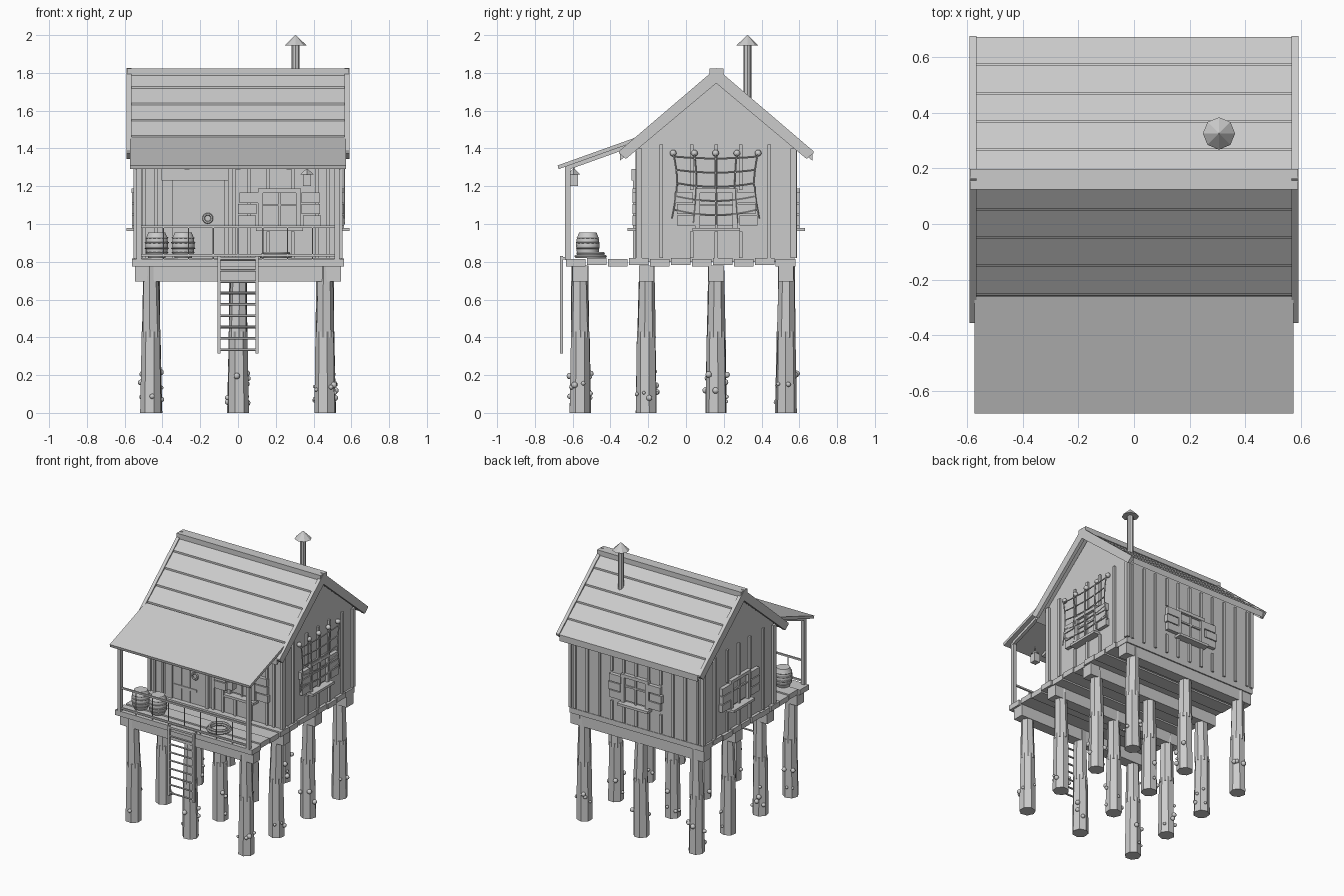
import bpy, bmesh, math, random
from mathutils import Matrix, Vector

if "Cube" in bpy.data.objects:
    bpy.data.objects.remove(bpy.data.objects["Cube"])

random.seed(4)
grey = bpy.data.materials.new("weathered grey")
grey.diffuse_color = (0.6, 0.6, 0.6, 1)
grey.use_nodes = True
grey.node_tree.nodes["Principled BSDF"].inputs["Base Color"].default_value = grey.diffuse_color
RY, RZ, SLOPE = 0.16, 1.825, 0.854      # ridge position and roof pitch
ANG = math.atan(SLOPE)


def finish(name, bm, smooth=False):
    bmesh.ops.recalc_face_normals(bm, faces=bm.faces)
    me = bpy.data.meshes.new(name)
    bm.to_mesh(me)
    bm.free()
    me.materials.append(grey)
    ob = bpy.data.objects.new(name, me)
    bpy.context.collection.objects.link(ob)
    if smooth:
        me.shade_smooth()
        me.set_sharp_from_angle(angle=math.radians(35))
    return ob


def box(bm, x0, x1, y0, y1, z0, z1, m=Matrix()):
    c = Vector(((x0 + x1) / 2, (y0 + y1) / 2, (z0 + z1) / 2))
    bmesh.ops.create_cube(bm, size=1, matrix=m @ Matrix.Translation(c) @
                          Matrix.Diagonal((x1 - x0, y1 - y0, z1 - z0, 1)))


def rod(bm, p, q, r1, r2=None, n=6):
    p, q = Vector(p), Vector(q)
    d = q - p
    m = Matrix.Translation((p + q) / 2) @ d.to_track_quat('Z', 'Y').to_matrix().to_4x4()
    bmesh.ops.create_cone(bm, cap_ends=True, segments=n, radius1=r1,
                          radius2=r1 if r2 is None else r2, depth=d.length, matrix=m)


def ball(bm, p, r):
    bmesh.ops.create_icosphere(bm, subdivisions=2, radius=r, matrix=Matrix.Translation(p))


def prism(bm, prof, x0, x1):
    f = bm.faces.new([bm.verts.new((x0, y, z)) for y, z in prof])
    g = bmesh.ops.extrude_face_region(bm, geom=[f])["geom"]
    bmesh.ops.translate(bm, vec=(x1 - x0, 0, 0),
                        verts=[v for v in g if isinstance(v, bmesh.types.BMVert)])


def ring(bm, c, R, r, n=16, k=6, upright=False):
    loops = []
    for i in range(n):
        a = math.tau * i / n
        row = []
        for j in range(k):
            b = math.tau * j / k
            u, w = R + r * math.cos(b), r * math.sin(b)
            p = (u * math.cos(a), w, u * math.sin(a)) if upright else (u * math.cos(a), u * math.sin(a), w)
            row.append(bm.verts.new(Vector(c) + Vector(p)))
        loops.append(row)
    for i in range(n):
        for j in range(k):
            A, B = loops[i], loops[(i + 1) % n]
            bm.faces.new((A[j], B[j], B[(j + 1) % k], A[(j + 1) % k]))


# Piles: tapered upper shaft over a thicker lower sleeve, with barnacles
piles, barnacles, beams = bmesh.new(), bmesh.new(), bmesh.new()
for y in (-0.56, -0.21, 0.16, 0.53):
    for x in (-0.46, 0, 0.46):
        dx, dy = random.uniform(-.008, .008), random.uniform(-.008, .008)
        rod(piles, (x, y, 0.40), (x + dx, y + dy, 0.78), 0.05, 0.041, 7)
        rod(piles, (x + dx / 2, y + dy / 2, 0), (x, y, 0.43), 0.056, 0.050, 7)
        for i in range(5):
            a = random.uniform(0, math.tau)
            ball(barnacles, (x + .056 * math.cos(a), y + .056 * math.sin(a),
                             random.uniform(.05, .22)), random.uniform(.009, .018))
    box(beams, -0.545, 0.545, y - 0.04, y + 0.04, 0.695, 0.78)
finish("piles", piles)
finish("barnacles", barnacles, True)
finish("cross_beams", beams)

# Deck boards
bm = bmesh.new()
for i in range(11):
    y, e, dz = -0.635 + 0.111 * i, random.uniform(0, .012), 0.006 * (i % 2)
    box(bm, -0.56 + e, 0.56 - e, y, y + 0.104, 0.776 + dz, 0.814 + dz)
finish("deck_boards", bm)

# House body
bm = bmesh.new()
prism(bm, [(-.255, .8), (.575, .8), (.575, 1.41), (RY, 1.755), (-.255, 1.41)], -.535, .535)
finish("house_walls", bm)

# Vertical battens, cut short around openings
bm = bmesh.new()
W = 0.009


def batten(kind, t, z0=0.82, z1=1.42):
    if kind == "front":
        box(bm, t - W, t + W, -.267, -.25, z0, z1)
    elif kind == "back":
        box(bm, t - W, t + W, .57, .587, z0, z1)
    else:
        s = 0.55 * kind
        box(bm, min(s, s * .96), max(s, s * .96), t - W, t + W, z0, z1)


for x in (-.5, -.435, -.02, .06, .42, .475):
    batten("front", x, .82, 1.39)
for x in (.16, .29):
    batten("front", x, .82, .96)
    batten("front", x, 1.18, 1.39)
for i in range(11):
    x = -0.5 + 0.1 * i
    if abs(x) < 0.21:
        batten("back", x, .82, .96)
        batten("back", x, 1.18, 1.39)
    else:
        batten("back", x, .82, 1.39)
for s in (-1, 1):
    for y in (-.13, .03, .16, .29, .44):
        if abs(y - RY) < 0.22:
            batten(s, y, .82, .96)
            batten(s, y, 1.18, 1.42)
        else:
            batten(s, y)
    for y in (-.25, .57):
        box(bm, s * .54 - .012, s * .54 + .012, y - .016, y + .016, .82, 1.40)
finish("wall_battens", bm)

# Windows: pane, frame, cross bars, sill and boarded shutters
for name, loc, turn in (("front", (.22, -.255), 0), ("right", (.535, RY), 90),
                        ("back", (0, .575), 180), ("left", (-.535, RY), -90)):
    m = Matrix.Translation((*loc, 1.08)) @ Matrix.Rotation(math.radians(turn), 4, 'Z')
    bm = bmesh.new()
    box(bm, -.09, .09, -.008, .01, -.09, .09, m)
    for s in (-1, 1):
        box(bm, s * .1 - .013, s * .1 + .013, -.026, .01, -.11, .10, m)
        for j in range(3):
            e, z = random.uniform(-.008, .008), -.088 + j * .06
            box(bm, s * .165 - .048 + e, s * .165 + .048 + e, -.027, .005, z, z + .054, m)
    box(bm, -.113, .113, -.028, .01, .085, .108, m)
    box(bm, -.006, .006, -.018, .01, -.1, .1, m)
    box(bm, -.09, .09, -.018, .01, .014, .026, m)
    box(bm, -.125, .125, -.055, .01, -.118, -.1, m)
    finish(name + "_window", bm)

# Door with frame, hinge straps and ring handle
bm = bmesh.new()
box(bm, -.345, -.06, -.266, -.25, .82, 1.23)
for x0, x1 in ((-.40, -.345), (-.075, -.05)):
    box(bm, x0, x1, -.28, -.25, .82, 1.23)
box(bm, -.405, -.05, -.288, -.25, 1.23, 1.29)
for x in (-.275, -.205):
    box(bm, x - .002, x + .002, -.268, -.25, .82, 1.23)
for z in (.92, 1.145):
    box(bm, -.335, -.15, -.272, -.25, z - .009, z + .009)
finish("door", bm)
bm = bmesh.new()
ring(bm, (-.16, -.275, 1.03), .022, .007, upright=True)
finish("door_ring", bm, True)

# Main roof: underlay, planks, edge boards and ridge cap
bm = bmesh.new()
trim = bmesh.new()
for s in (-1, 1):
    def at(d, off):
        return (RY + s * d, RZ - SLOPE * d + off)
    prism(bm, [at(0, -.03), at(.51, -.03), at(.51, -.055), at(0, -.055)], -.565, .565)
    for i in range(5):
        a, b = .008 + .1015 * i, .008 + .1015 * (i + 1) - .005
        prism(bm, [at(a, -.014), at(b, -.008), at(b, -.034), at(a, -.034)], -.565, .565)
    for x in (-.59, .565):
        prism(trim, [at(0, 0), at(.515, 0), at(.515, -.01), at(.478, -.08 + .033), at(.478, -.08), at(0, -.08)][:3]
              + [at(.478, -.072), at(0, -.08)], x, x + .025)
box(trim, -.588, .588, RY - .036, RY + .038, 1.785, 1.822)
finish("roof_planks", bm)
finish("roof_trim", trim)

# Porch canopy with rafters
bm = bmesh.new()
prism(bm, [(-.68, 1.31), (-.26, 1.46), (-.255, 1.44), (-.675, 1.29)], -.573, .573)
for x in (-.53, -.27, 0, .27, .53):
    prism(bm, [(-.62, 1.312), (-.30, 1.426), (-.30, 1.403), (-.62, 1.288)], x - .012, x + .012)
finish("porch_canopy", bm)

# Porch posts and railing
bm = bmesh.new()
for x in (-.525, .525):
    box(bm, x - .013, x + .013, -.64, -.612, .81, 1.32)
for z in (.985, .835):
    box(bm, -.525, .525, -.632, -.62, z - .006, z + .006)
for i in range(1, 8):
    x = -.525 + 1.05 * i / 8
    rod(bm, (x, -.626, .81), (x, -.626, .985), .0035)
finish("porch_railing", bm)

# Ladder
bm = bmesh.new()
for x in (-.1, .1):
    box(bm, x - .008, x + .008, -.668, -.652, .315, .83)
for i in range(9):
    rod(bm, (-.1, -.66, .335 + .06 * i), (.1, -.66, .335 + .06 * i), .007)
box(bm, -.105, .105, -.668, -.63, .812, .826)
finish("ladder", bm)

# Barrels with hoops
for n, x in enumerate((-.43, -.29)):
    bm = bmesh.new()
    prof = [(.046, .82), (.058, .85), (.062, .887), (.058, .925), (.046, .955)]
    for (r1, z1), (r2, z2) in zip(prof, prof[1:]):
        rod(bm, (x, -.52, z1), (x, -.52, z2), r1, r2, 14)
    for r, z in ((.057, .848), (.061, .872), (.061, .902), (.057, .927)):
        ring(bm, (x, -.52, z), r, .004, 14, 4)
    finish("barrel_%d" % (n + 1), bm, True)

# Coiled rope
bm = bmesh.new()
for R, z in ((.078, .829), (.06, .831), (.068, .843)):
    ring(bm, (.2, -.505, z), R, .009, 18, 6)
finish("rope_coil", bm, True)

# Hanging lantern
bm = bmesh.new()
box(bm, .343, .387, -.617, -.573, 1.2, 1.262)
rod(bm, (.365, -.595, 1.262), (.365, -.595, 1.288), .036, .008, 4)
rod(bm, (.365, -.595, 1.28), (.365, -.595, 1.33), .004)
finish("lantern", bm)

# Stovepipe with cone cap
bm = bmesh.new()
rod(bm, (.305, .325, 1.6), (.305, .325, 1.95), .021, n=8)
rod(bm, (.305, .325, 1.945), (.305, .325, 2.0), .058, .002, 8)
finish("stovepipe", bm)

# Fishing net hung on the right wall, with float pegs
def net(u, v):
    return (.562, .157 + .225 * u * (1 - .09 * math.sin(math.pi * v)),
            1.375 - .32 * v - .03 * (1 - u * u) * (0.3 + .7 * v))


bm, floats = bmesh.new(), bmesh.new()
N = 8
for u in (-1, -.5, 0, .5, 1):
    for i in range(N):
        rod(bm, net(u, i / N * 1.08), net(u, (i + 1) / N * 1.08), .0045, n=5)
    ball(floats, (.55, .157 + .225 * u, 1.375), .018)
    rod(floats, (.53, .157 + .225 * u, 1.375), (.55, .157 + .225 * u, 1.375), .007)
for v in (.06, .28, .5, .72, .94):
    for i in range(N):
        rod(bm, net(-1 + 2 * i / N, v), net(-1 + 2 * (i + 1) / N, v), .0045, n=5)
finish("fishing_net", bm)
finish("net_floats", floats, True)
